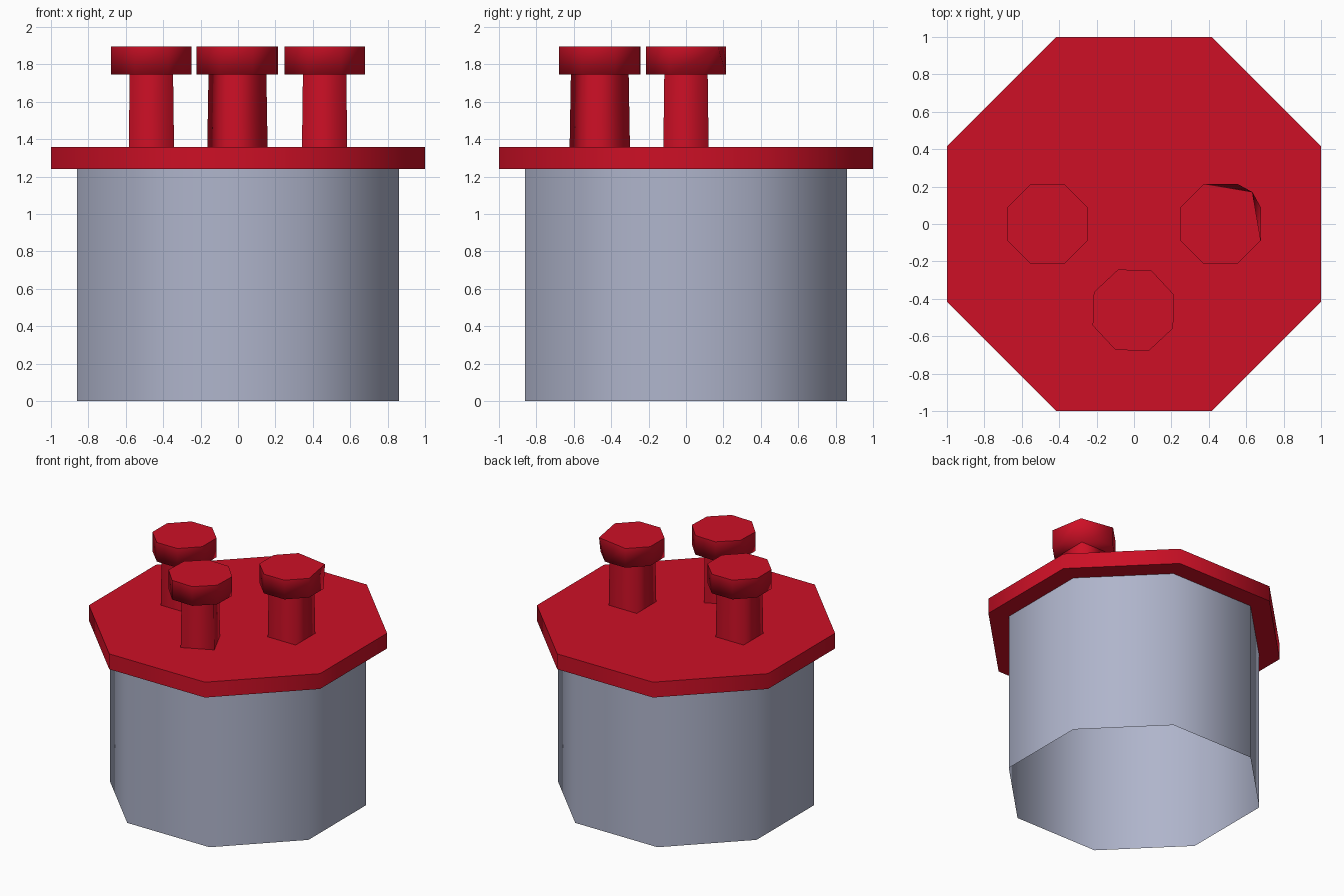
import bpy, bmesh, math

if "Cube" in bpy.data.objects:
    bpy.data.objects.remove(bpy.data.objects["Cube"])


def material(name, rgb):
    m = bpy.data.materials.new(name)
    m.diffuse_color = (*rgb, 1)
    m.use_nodes = True
    m.node_tree.nodes["Principled BSDF"].inputs["Base Color"].default_value = m.diffuse_color
    return m


RED = material("red", (0.61, 0.005, 0.019))
GREY = material("blue_grey", (0.43, 0.46, 0.60))


def prism(name, mat, sides, centre, r0, r1, z0, z1, turn=0, bottom=True, top=True,
          soft_bottom=False, pinch=None):
    """Regular prism with flats facing the axes; r0 / r1 are flat-to-centre distances."""
    bm = bmesh.new()
    rings = []
    for r, z in ((r0, z0), (r1, z1)):
        rad = r / math.cos(math.pi / sides)
        ring = []
        for i in range(sides):
            a = 2 * math.pi * (i + 0.5) / sides + math.radians(turn)
            ring.append(bm.verts.new((centre[0] + rad * math.cos(a),
                                      centre[1] + rad * math.sin(a), z)))
        rings.append(ring)
    lo, hi = rings
    for i in range(sides):
        j = (i + 1) % sides
        bm.faces.new((lo[i], lo[j], hi[j], hi[i])).smooth = True
    if bottom:
        f = bm.faces.new(lo[::-1])
        f.smooth = soft_bottom
        for e in f.edges:
            e.smooth = soft_bottom
    if top:
        f = bm.faces.new(hi)
        for e in f.edges:
            e.smooth = False
    if pinch:  # merge the first two top corners into one
        bmesh.ops.pointmerge(bm, verts=hi[:2], merge_co=(*pinch, z1))
    me = bpy.data.meshes.new(name)
    bm.to_mesh(me)
    bm.free()
    me.materials.append(mat)
    ob = bpy.data.objects.new(name, me)
    bpy.context.collection.objects.link(ob)
    return ob


# Open-bottomed body and overhanging top plate
prism("body", GREY, 8, (0, 0), 0.86, 0.86, 0, 1.24, bottom=False, top=False)
prism("top_plate", RED, 8, (0, 0), 1, 1, 1.24, 1.36)

# Three knobs: square stem with an octagonal head; the right head has a pinched corner
knobs = [("left", (-0.463, 0), 0, 0, None),
         ("right", (0.463, 0), 0, 0, (0.633, 0.171)),
         ("front", (-0.003, -0.461), 25.5, -2, None)]
for side, c, stem_turn, head_turn, pinch in knobs:
    prism(side + "_stem", RED, 4, c, 0.121, 0.116, 1.36, 1.745, stem_turn,
          bottom=False, top=False)
    prism(side + "_head", RED, 8, c, 0.215, 0.215, 1.745, 1.895, head_turn,
          soft_bottom=True, pinch=pinch)
